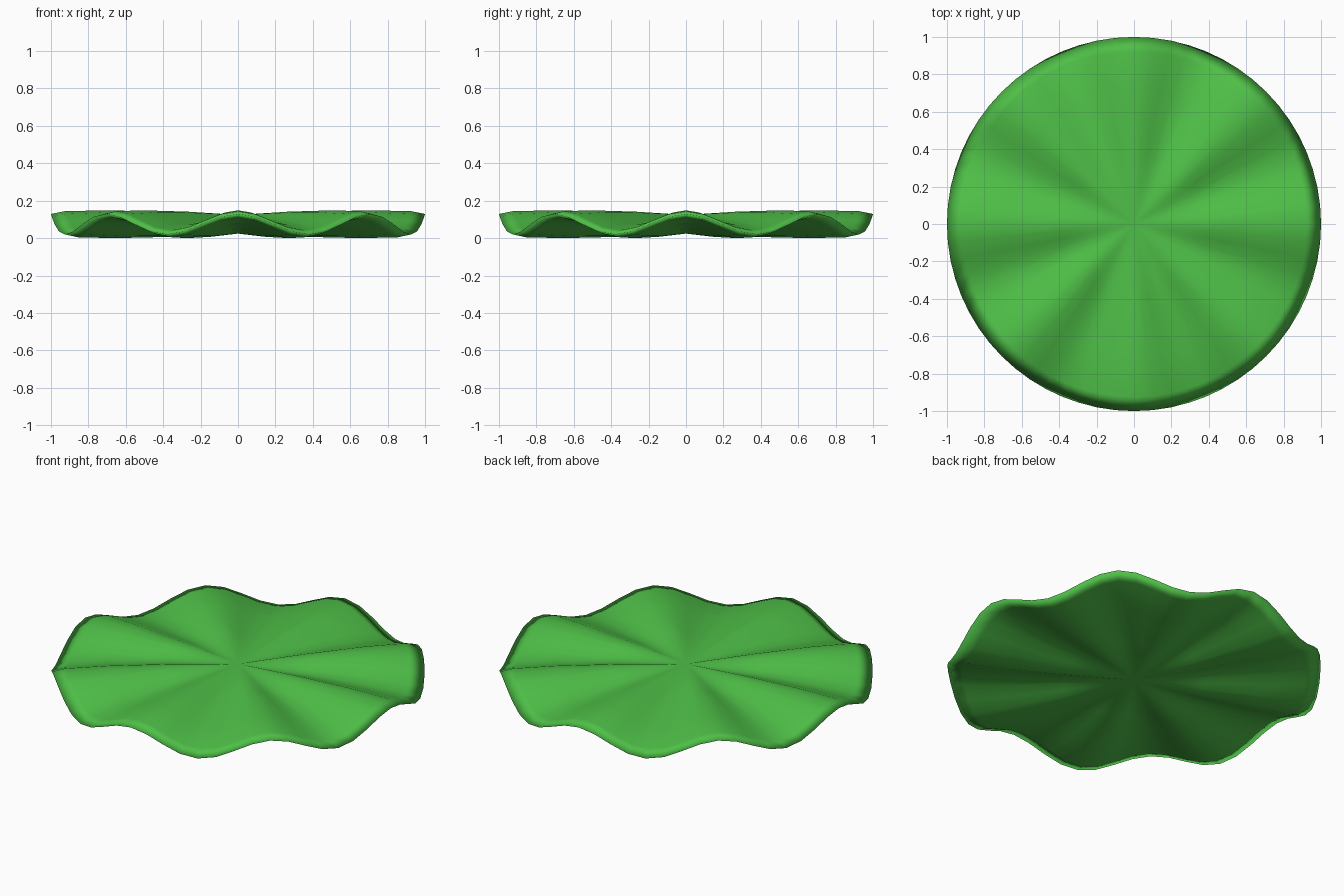
import bpy, math

if "Cube" in bpy.data.objects:
    bpy.data.objects.remove(bpy.data.objects["Cube"])

LOBES = 8
HALF_THICK = 0.05
RIPPLE = 0.055

# Lily pad: flattened sphere with radial ripples growing towards the rim
bpy.ops.mesh.primitive_uv_sphere_add(segments=64, ring_count=8, radius=1)
pad = bpy.context.object
pad.name = "lily_pad"
for v in pad.data.vertices:
    x, y, z = v.co
    v.co.z = z * HALF_THICK + RIPPLE * math.hypot(x, y) * math.cos(LOBES * math.atan2(y, x))

# Rest the pad on the ground
low = min(v.co.z for v in pad.data.vertices)
for v in pad.data.vertices:
    v.co.z -= low
bpy.ops.object.shade_smooth()

# Leaf green
mat = bpy.data.materials.new("leaf_green")
mat.diffuse_color = (0.077, 0.52, 0.063, 1)
mat.use_nodes = True
mat.node_tree.nodes["Principled BSDF"].inputs["Base Color"].default_value = mat.diffuse_color
pad.data.materials.append(mat)
